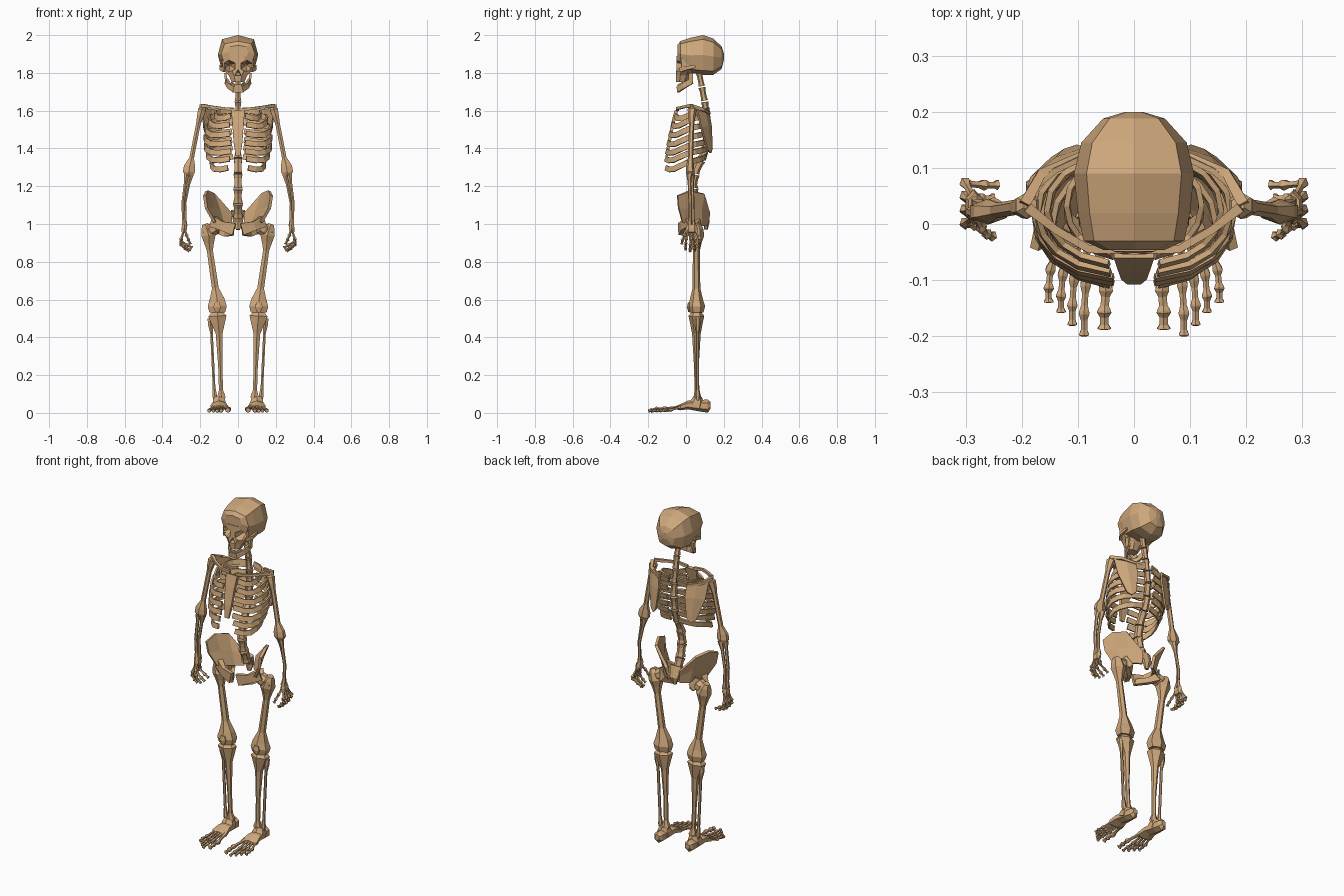
import bpy, bmesh, math
from mathutils import Vector

bone = bpy.data.materials.new("tan_bone")
bone.diffuse_color = (0.62, 0.39, 0.20, 1)


def finish(name, bm):
    bmesh.ops.recalc_face_normals(bm, faces=bm.faces)
    me = bpy.data.meshes.new(name)
    bm.to_mesh(me)
    bm.free()
    me.materials.append(bone)
    ob = bpy.data.objects.new(name, me)
    bpy.context.collection.objects.link(ob)
    return ob


def loft(name, rows, n=6, ref=(1, 0, 0), phase=0.5, e=1.0, axis=None):
    """Skin n-sided rings; each row is x, y, z, half size along ref, half size across."""
    bm = bmesh.new()
    grow = 1 / math.cos(math.pi / n) if phase and n > 3 else 1
    P = [Vector(r[:3]) for r in rows]
    rings = []
    for i, r in enumerate(rows):
        t = Vector(axis) if axis else P[min(i + 1, len(P) - 1)] - P[max(i - 1, 0)]
        t.normalize()
        u = Vector(ref) - t * t.dot(Vector(ref))
        u.normalize()
        v = t.cross(u)
        ring = []
        for k in range(n):
            a = 2 * math.pi * (k + phase) / n
            c, s = math.cos(a), math.sin(a)
            c, s = (math.copysign(abs(q) ** e, q) * grow for q in (c, s))
            ring.append(bm.verts.new(P[i] + u * c * r[3] + v * s * r[-1]))
        rings.append(ring)
    for A, B in zip(rings, rings[1:]):
        for k in range(n):
            bm.faces.new((A[k], A[(k + 1) % n], B[(k + 1) % n], B[k]))
    bm.faces.new(rings[0])
    bm.faces.new(rings[-1])
    return finish(name, bm)


def pair(name, rows, **kw):
    return [loft(f"{name}_{side}", [(s * r[0], *r[1:]) for r in rows], **kw)
            for s, side in ((1, "left"), (-1, "right"))]


def chain(name, pts, r, **kw):
    """Row of small bones with knobbed ends and a tapered tip."""
    rows = []
    for a, b in zip(pts, pts[1:]):
        for t, k in ((0.03, 1), (0.3, 0.6), (0.72, 0.6), (0.94, 0.95)):
            rows.append((*Vector(a).lerp(Vector(b), t), r * k))
    rows.append((*pts[-1], r * 0.5))
    return pair(name, rows, **kw)


def plate(name, grid, thick):
    """Mirrored bent plate from rows of points."""
    for s, side in ((1, "left"), (-1, "right")):
        bm = bmesh.new()
        V = [[bm.verts.new((s * x, y, z)) for x, y, z in row] for row in grid]
        for A, B in zip(V, V[1:]):
            for k in range(len(A) - 1):
                bm.faces.new((A[k], A[k + 1], B[k + 1], B[k]))
        m = finish(f"{name}_{side}", bm).modifiers.new("thickness", "SOLIDIFY")
        m.thickness, m.offset = thick, 0


# Skull: cranium and face with cut eye sockets and nose
cranium = loft("cranium", [(0, -0.046, 1.91, .055, .036), (0, -0.03, 1.90, .09, .068),
                           (0, 0.02, 1.893, .10, .092), (0, 0.09, 1.895, .107, .105),
                           (0, 0.145, 1.886, .094, .096), (0, 0.188, 1.88, .055, .06),
                           (0, 0.20, 1.885, .015, .02)], n=8, phase=0, e=0.68, axis=(0, 1, 0))
face = loft("face", [(0, -0.003, 1.89, .085, .046), (0, -0.005, 1.82, .082, .046),
                     (0, -0.014, 1.785, .048, .04), (0, -0.022, 1.752, .034, .03)],
            n=8, axis=(0, 0, 1))
cutters = pair("eye_socket_cutter", [(.054, -0.10, 1.836, .042, .034), (.050, -0.045, 1.836, .034, .028),
                                     (.042, 0.03, 1.842, .004, .004)], axis=(0, 1, 0))
cutters.append(loft("nose_cutter", [(0, -0.10, 1.797, .026, .024), (0, -0.05, 1.797, .022, .02),
                                    (0, 0.0, 1.805, .004, .004)],
                    n=3, ref=(0, 0, 1), phase=0, axis=(0, 1, 0)))
for c in cutters:
    c.hide_render = True
    c.display_type = 'WIRE'
    c.hide_set(True)
    for ob in (cranium, face):
        m = ob.modifiers.new("socket", "BOOLEAN")
        m.operation, m.object = 'DIFFERENCE', c

# Cheekbones, jaw
pair("cheekbone", [(.07, -0.03, 1.815, .012, .007), (.092, 0.0, 1.825, .01, .006),
                   (.092, 0.05, 1.835, .008, .005)], n=4, ref=(0, 0, 1))
half = [(.062, .03, 1.757), (.048, -.012, 1.732), (.022, -.042, 1.712)]
loft("jaw", [(*p, .015, .007) for p in half] + [(-x, y, z, .015, .007) for x, y, z in half[::-1]],
     n=4, ref=(0, 0, 1))
loft("lower_teeth", [(x, y, z, .009, .005) for x, y, z in
                     [(.035, -.015, 1.743), (.018, -.04, 1.73), (-.018, -.04, 1.73), (-.035, -.015, 1.743)]],
     n=4, ref=(0, 0, 1))
pair("jaw_branch", [(.062, .024, 1.748, .013, .006), (.067, .026, 1.80, .011, .006)],
     n=4, ref=(0, 1, 0))

# Spine: separate blocks along a curved line
line = [(.07, 1.80), (.10, 1.64), (.115, 1.50), (.10, 1.38), (.05, 1.28), (.035, 1.20),
        (.05, 1.12), (.085, 1.03)]


def spine_y(z):
    for (y0, z0), (y1, z1) in zip(line, line[1:]):
        if z >= z1:
            return y0 + (y1 - y0) * (z0 - z) / (z0 - z1)
    return line[-1][0]


for i in range(10):
    top = 1.80 - i * 0.077
    w = 0.014 + 0.001 * i
    loft(f"vertebra_{i + 1}", [(0, spine_y(z), z, w * k, w * k) for z, k in
                               ((top, 1.1), (top - .02, .9), (top - .05, .9), (top - .07, 1.1))])
loft("sacrum", [(0, .085, 1.07, .036, .018), (0, .11, 1.01, .025, .014), (0, .105, .97, .01, .008)])

# Rib cage: front height, half width, front y, last angle
ribs = [(1.572, .12, -.058, 2.9), (1.527, .155, -.074, 2.93), (1.478, .172, -.088, 2.97),
        (1.43, .177, -.097, 3.0), (1.385, .176, -.104, 3.0), (1.345, .165, -.109, 2.95),
        (1.297, .145, -.11, 2.85)]
for i, (zf, hw, yf, end) in enumerate(ribs):
    zb = zf + (0.03 if i == 0 else 0.06)
    yb = min(.13, spine_y(zb) + .015)
    rows = []
    for k in range(9):
        t = 0.12 + (end - 0.12) * k / 8
        f = k / 8
        z = zb + (zf - zb) * f - (0, 0, 0, 0, .002, .012, .021, .016, 0)[k]
        rows.append((hw * math.sin(t) ** 0.8, (yb + yf) / 2 + (yb - yf) / 2 * math.cos(t), z, .0145, .005))
    pair(f"rib_{i + 1}", rows, n=4, ref=(0, 0.25, 1))
loft("breastbone", [(0, -.052, 1.60, .036, .009), (0, -.07, 1.53, .03, .009),
                    (0, -.09, 1.43, .023, .009), (0, -.102, 1.36, .012, .006)], n=4)

# Shoulders
pair("collarbone", [(.02, -.045, 1.605, .008), (.08, -.045, 1.612, .007), (.14, -.01, 1.62, .007),
                    (.19, .03, 1.627, .009)], n=4, ref=(0, 0, 1))
plate("shoulder_blade", [[(.188, .055, 1.61), (.14, .095, 1.61), (.09, .118, 1.60)],
                         [(.182, .08, 1.51), (.137, .115, 1.52), (.085, .132, 1.52)],
                         [(.145, .115, 1.39), (.122, .13, 1.375), (.10, .137, 1.40)]], .01)
pair("blade_ridge", [(.195, .035, 1.622, .01), (.165, .09, 1.605, .008), (.09, .125, 1.585, .006)],
     n=4, ref=(0, 0, 1))

# Arms
pair("upper_arm", [(.185, .035, 1.618, .012), (.19, .033, 1.605, .021), (.20, .03, 1.57, .017),
                   (.21, .03, 1.53, .012), (.245, .024, 1.35, .012), (.256, .022, 1.305, .03, .018),
                   (.26, .022, 1.275, .032, .02), (.26, .022, 1.255, .018, .014)])
pair("radius", [(.272, .018, 1.262, .014), (.278, .018, 1.22, .008), (.292, .022, 1.11, .008),
                (.288, .022, 1.03, .008), (.284, .02, .99, .014)])
pair("ulna", [(.25, .03, 1.265, .016), (.262, .032, 1.21, .008), (.281, .037, 1.11, .007),
              (.280, .037, 1.03, .007), (.279, .04, .99, .011)])

# Hands
pair("wrist", [(.283, .03, .995, .012, .022), (.285, .03, .975, .015, .028), (.288, .03, .955, .011, .026)])
for f in range(4):
    y, drop = .002 + .024 * f, (.01, 0, .004, .018)[f]
    chain(f"finger_{f + 1}", [(.286, .03 + .011 * (f - 1.5), .97), (.301, y, .918),
                              (.301, y - .002, .89 + drop), (.285 - .006 * f, y - .004, .87 + drop),
                              (.266 - .008 * f, y - .004, .856 + drop)], .0085, n=5, ref=(0, 1, 0))
chain("thumb", [(.282, .012, .97), (.272, -.008, .94), (.262, -.018, .915), (.252, -.022, .893)],
      .0085, n=5, ref=(0, 1, 0))

# Pelvis
plate("hip_wing", [[(.178, -.045, 1.15), (.165, .02, 1.176), (.13, .095, 1.16), (.04, .122, 1.06)],
                   [(.168, -.04, 1.085), (.135, .02, 1.085), (.10, .08, 1.075), (.036, .118, 1.03)],
                   [(.125, -.02, 1.01), (.105, .03, 1.0), (.075, .08, .99), (.034, .108, .99)]], .016)
pair("pubis", [(.135, .015, 1.015, .03, .016), (.085, -.018, .99, .024, .011), (.02, -.032, .972, .032, .01)],
     n=4, ref=(0, 0, 1))
pair("seat_bone", [(.12, .05, 1.01, .026, .014), (.095, .075, .965, .022, .014), (.065, .04, .95, .016, .011),
                   (.03, -.02, .955, .016, .01)], n=4, ref=(0, 0, 1))

# Legs
pair("hip_ball", [(.108, .045, .985, .014), (.118, .046, .98, .034), (.14, .05, .968, .034),
                  (.155, .052, .955, .024), (.175, .055, .945, .028)], n=8, ref=(0, 1, 0))
pair("thigh_bone", [(.175, .056, 1.0, .016, .018), (.168, .056, .98, .026, .03), (.155, .055, .94, .038, .036),
                    (.153, .055, .90, .026, .024), (.149, .055, .86, .016), (.12, .055, .66, .018),
                    (.111, .055, .60, .04, .03), (.11, .056, .565, .05, .039), (.11, .056, .532, .042, .032)])
pair("kneecap", [(.11, .016, .585, .012, .005), (.11, .014, .56, .02, .007), (.11, .017, .535, .01, .005)])
pair("shin_bone", [(.108, .055, .532, .03, .024), (.109, .055, .513, .048, .036), (.105, .055, .475, .036, .029),
                   (.10, .055, .42, .018, .02), (.094, .055, .25, .011), (.09, .058, .12, .011),
                   (.088, .06, .085, .022, .017), (.087, .06, .07, .017)])
pair("calf_bone", [(.149, .062, .50, .012), (.146, .062, .47, .013), (.14, .062, .42, .007), (.127, .062, .14, .007),
                   (.123, .062, .09, .012), (.121, .062, .06, .008)])

# Feet
pair("ankle", [(.10, .062, .085, .022, .02), (.10, .06, .06, .033, .03), (.10, .05, .035, .034, .04)])
pair("heel", [(.10, .13, .04, .014, .016), (.10, .115, .036, .025, .03), (.10, .07, .038, .03, .026),
              (.10, .01, .042, .037, .02), (.10, -.03, .03, .046, .014), (.10, -.04, .028, .04, .01)],
     axis=(0, 1, 0))
for f, (x, tip, r) in enumerate([(.053, -.188, .0125), (.089, -.20, .0095), (.11, -.181, .009),
                                 (.13, -.158, .009), (.152, -.14, .009)]):
    k = -.118 + .009 * f
    z = r * 1.1
    chain(f"toe_{f + 1}", [(.066 + .017 * f, -.03, .03), (x - .003, k, z + .006),
                           (x, k + (tip - k) * .55, z + .005), (x, tip, z)], r, ref=(1, 0, 0))
